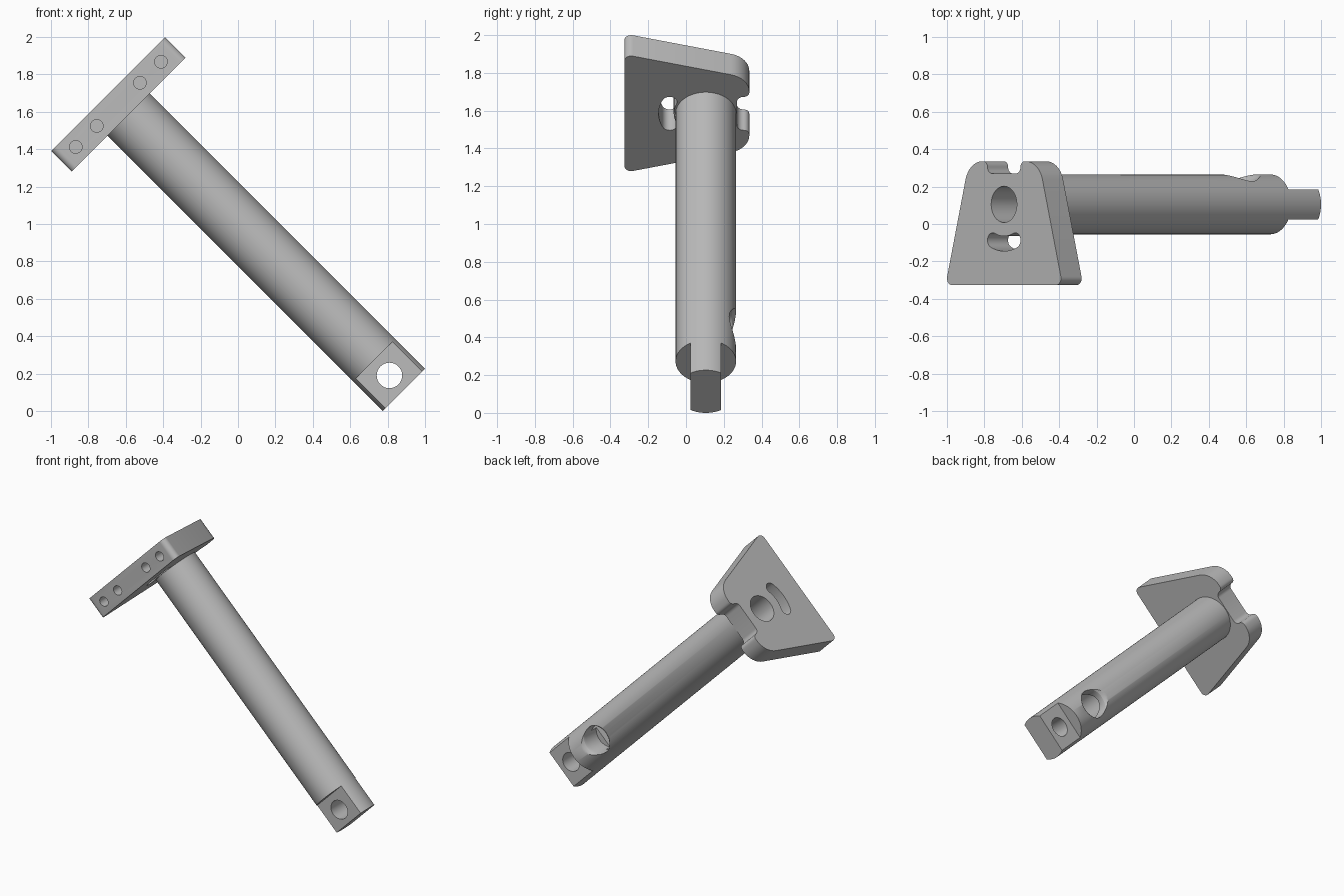
import bpy, bmesh, math
from mathutils import Matrix, Vector

cube = bpy.data.objects.get("Cube")
if cube:
    bpy.data.objects.remove(cube, do_unlink=True)

metal = bpy.data.materials.new("plain_grey")
metal.use_nodes = True
GREY = (0.5, 0.5, 0.5, 1)
metal.diffuse_color = GREY
metal.node_tree.nodes["Principled BSDF"].inputs["Base Color"].default_value = GREY

# Tilted part frame: x along the plate width, z out of the plate face
FRAME = Matrix.Translation((-0.695, 0, 1.695)) @ Matrix.Rotation(math.radians(-45), 4, 'Y')
AXIS_Y, RADIUS, THICK, LENGTH = 0.105, 0.16, 0.156, 2.237
SHOULDER, SIDE_HOLE = 2.012, 1.775


def make(name, bm):
    bmesh.ops.recalc_face_normals(bm, faces=bm.faces)
    mesh = bpy.data.meshes.new(name)
    bm.to_mesh(mesh)
    bm.free()
    obj = bpy.data.objects.new(name, mesh)
    obj.data.materials.append(metal)
    bpy.context.collection.objects.link(obj)
    return obj


def prism(name, outline, z0, z1):
    bm = bmesh.new()
    face = bm.faces.new([bm.verts.new((x, y, z0)) for x, y in outline])
    ext = bmesh.ops.extrude_face_region(bm, geom=[face])
    moved = [g for g in ext["geom"] if isinstance(g, bmesh.types.BMVert)]
    bmesh.ops.translate(bm, verts=moved, vec=(0, 0, z1 - z0))
    return make(name, bm)


def cylinder(name, radius, start, end, sides=48):
    start, end = Vector(start), Vector(end)
    turn = (end - start).to_track_quat('Z', 'Y').to_matrix().to_4x4()
    bm = bmesh.new()
    bmesh.ops.create_cone(bm, cap_ends=True, segments=sides, radius1=radius, radius2=radius,
                          depth=(end - start).length,
                          matrix=Matrix.Translation((start + end) / 2) @ turn)
    return make(name, bm)


def box(name, centre, size):
    bm = bmesh.new()
    bmesh.ops.create_cube(bm, size=1, matrix=Matrix.Translation(centre) @ Matrix.Diagonal((*size, 1)))
    return make(name, bm)


def arc(cx, cy, r, a0, a1, steps=8):
    angles = [math.radians(a0 + (a1 - a0) * i / steps) for i in range(steps + 1)]
    return [(cx + r * math.cos(a), cy + r * math.sin(a)) for a in angles]


def boolean(target, tool, mode='DIFFERENCE'):
    mod = target.modifiers.new("cut", 'BOOLEAN')
    mod.operation, mod.object, mod.solver = mode, tool, 'EXACT'
    bpy.context.view_layer.update()
    result = bpy.data.meshes.new_from_object(target.evaluated_get(bpy.context.evaluated_depsgraph_get()))
    target.modifiers.clear()
    target.data = result
    bpy.data.objects.remove(tool, do_unlink=True)


# Mounting plate: half outline from the front edge round to the notch, mirrored
half = arc(0.395, -0.29, 0.036, -90, 15)
half += arc(0.165, 0.205, 0.13, 15, 90)
half += arc(0.155, 0.305, 0.03, 90, 180, 6)
half += arc(0.09, 0.305, 0.035, 0, -90, 6)
outline = half + [(-x, y) for x, y in reversed(half)]
arm = prism("mounting_arm", outline, -THICK, 0)

# Round shaft with two flats forming the end tongue
shaft = cylinder("shaft", RADIUS, (0, AXIS_Y, -0.1), (0, AXIS_Y, -LENGTH), 96)
for side in (-1, 1):
    flat = box("flat_cutter", (0, AXIS_Y + side * 0.18, -SHOULDER - 0.2), (0.5, 0.2, 0.4))
    boolean(shaft, flat)
boolean(arm, shaft, 'UNION')

# Tongue pin hole
boolean(arm, cylinder("pin_cutter", 0.068, (0, -0.3, -2.128), (0, 0.5, -2.128)))

# Passage along the shaft
boolean(arm, cylinder("bore_cutter", 0.097, (0, AXIS_Y, 0.1), (0, AXIS_Y, -SIDE_HOLE - 0.06)))

# Flared side opening near the lower end, turned from a profile
profile = [(0, 0), (0.1, 0), (0.1, 0.12), (0.105, 0.138), (0.12, 0.152), (0.145, 0.163), (0.145, 0.3), (0, 0.3)]
bm = bmesh.new()
verts = [bm.verts.new((r, AXIS_Y + h, -SIDE_HOLE)) for r, h in profile]
edges = [bm.edges.new(pair) for pair in zip(verts, verts[1:])]
bmesh.ops.spin(bm, geom=verts + edges, cent=(0, AXIS_Y, -SIDE_HOLE), axis=(0, 1, 0),
               angle=math.tau, steps=48)
bmesh.ops.remove_doubles(bm, verts=bm.verts, dist=0.0001)
boolean(arm, make("side_opening_cutter", bm))

# Curved slot through the plate
SLOT_R, SLOT_W, SWEEP = 0.21, 0.04, 24
slot = arc(0, AXIS_Y, SLOT_R + SLOT_W, -90 - SWEEP, -90 + SWEEP, 12)
for a in (-90 + SWEEP, -90 - SWEEP):
    cx, cy = arc(0, AXIS_Y, SLOT_R, a, a, 1)[0]
    turn = a if a > -90 else a + 180
    slot += arc(cx, cy, SLOT_W, turn, turn + 180, 10)[1:-1]
    if a > -90:
        slot += arc(0, AXIS_Y, SLOT_R - SLOT_W, -90 + SWEEP, -90 - SWEEP, 12)
boolean(arm, prism("slot_cutter", slot, -0.3, 0.1))

# Four screw holes in the front edge of the plate
for x in (-0.322, -0.163, 0.163, 0.322):
    boolean(arm, cylinder("screw_cutter", 0.034, (x, -0.5, -THICK / 2), (x, -0.14, -THICK / 2), 32))

arm.matrix_world = FRAME
bpy.ops.object.select_all(action='DESELECT')
arm.select_set(True)
bpy.context.view_layer.objects.active = arm
bpy.ops.object.shade_smooth_by_angle(angle=math.radians(30))
